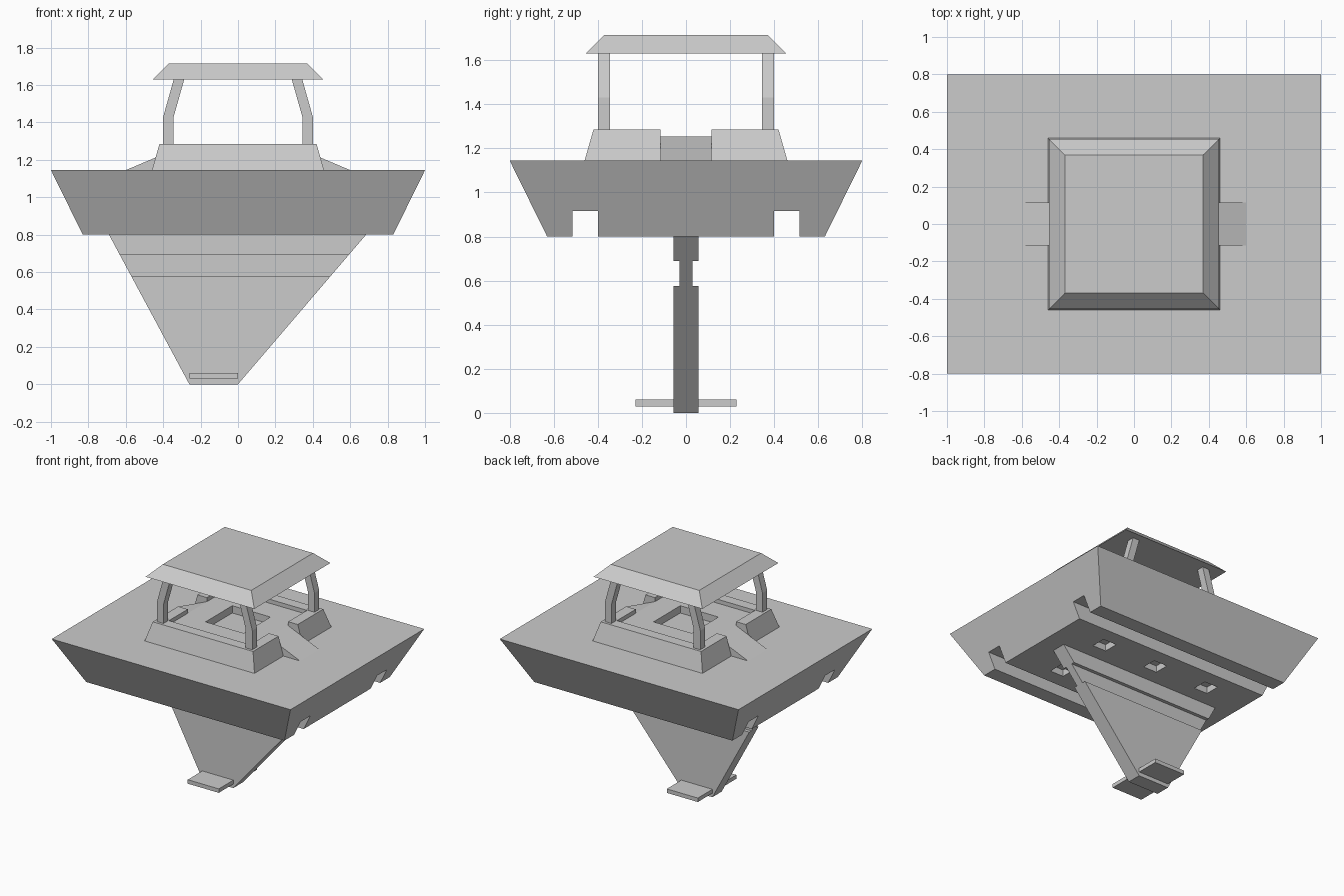
import bpy, bmesh

if "Cube" in bpy.data.objects:
    bpy.data.objects.remove(bpy.data.objects["Cube"])


def make(name, verts, faces):
    mesh = bpy.data.meshes.new(name)
    mesh.from_pydata(verts, [], faces)
    bm = bmesh.new()
    bm.from_mesh(mesh)
    bmesh.ops.recalc_face_normals(bm, faces=bm.faces)
    bm.to_mesh(mesh)
    bm.free()
    ob = bpy.data.objects.new(name, mesh)
    bpy.context.collection.objects.link(ob)
    return ob


def loft(name, rings):
    """Skin a stack of equal-sized rings and cap both ends."""
    n = len(rings[0])
    faces = [tuple(range(n)), tuple(range((len(rings) - 1) * n, len(rings) * n))]
    for r in range(len(rings) - 1):
        for i in range(n):
            j = (i + 1) % n
            faces.append((r * n + i, r * n + j, r * n + n + j, r * n + n + i))
    return make(name, [v for ring in rings for v in ring], faces)


def rect(x0, x1, y0, y1, z):
    return [(x0, y0, z), (x1, y0, z), (x1, y1, z), (x0, y1, z)]


def box(name, x0, x1, y0, y1, z0, z1):
    return loft(name, [rect(x0, x1, y0, y1, z0), rect(x0, x1, y0, y1, z1)])


def frustum(name, bx, by, z0, tx, ty, z1):
    return loft(name, [rect(-bx, bx, -by, by, z0), rect(-tx, tx, -ty, ty, z1)])


def prism(name, profile, half):
    """Extrude an x-z profile across y."""
    return loft(name, [[(x, y, z) for x, z in profile] for y in (-half, half)])


def cut(target, *bounds):
    cutter = box("cutter", *bounds)
    cutter.hide_render = True
    mod = target.modifiers.new("cut", 'BOOLEAN')
    mod.operation = 'DIFFERENCE'
    mod.solver = 'EXACT'
    mod.object = cutter
    bpy.context.view_layer.objects.active = target
    bpy.ops.object.modifier_apply(modifier=mod.name)
    bpy.data.objects.remove(cutter, do_unlink=True)


# Hull with two lengthwise grooves and six square sockets underneath
hull = frustum("hull", 0.83, 0.63, 0.8, 1.0, 0.8, 1.145)
for s in (-1, 1):
    a, b = sorted((s * 0.4, s * 0.515))
    cut(hull, -1.2, 1.2, a, b, 0.7, 0.915)
    for x in (-0.46, 0, 0.46):
        cut(hull, x - 0.057, x + 0.057, s * 0.23 - 0.057, s * 0.23 + 0.057, 0.7, 0.85)

# Raised cockpit: rim, sunken floor, side entrances and central hatch well
cockpit = frustum("cockpit", 0.46, 0.46, 1.145, 0.42, 0.42, 1.285)
cut(cockpit, -0.34, 0.34, -0.34, 0.34, 1.255, 1.4)
cut(cockpit, 0.34, 0.6, -0.115, 0.115, 1.1, 1.4)
cut(cockpit, -0.6, -0.34, -0.115, 0.115, 1.1, 1.4)
cut(cockpit, -0.16, 0.16, -0.16, 0.16, 1.2, 1.4)

# Entrance ramps
for s, side in ((-1, "left"), (1, "right")):
    prism(side + "_ramp", [(s * 0.34, 1.145), (s * 0.6, 1.145), (s * 0.34, 1.255)], 0.115)

# Roof posts, bent inward near the top
for sx, side in ((-1, "left"), (1, "right")):
    for sy, end in ((-1, "front"), (1, "back")):
        rings = []
        for x, z in ((0.372, 1.28), (0.372, 1.43), (0.315, 1.632)):
            cx, cy = sx * x, sy * 0.372
            rings.append(rect(cx - 0.028, cx + 0.028, cy - 0.028, cy + 0.028, z))
        loft(f"{end}_{side}_post", rings)

# Roof
frustum("roof", 0.455, 0.455, 1.63, 0.37, 0.37, 1.715)


# Keel in three bands, the middle one thinner
def keel_band(name, z0, z1, half):
    ends = [(-0.26 - 0.43 * z / 0.8, 0.685 * z / 0.8, z) for z in (z0, z1)]
    loft(name, [rect(x0, x1, -half, half, z) for x0, x1, z in ends])


keel_band("keel_fin", 0, 0.575, 0.056)
keel_band("keel_neck", 0.575, 0.69, 0.03)
keel_band("keel_root", 0.69, 0.8, 0.056)

# Small wings at the foot of the keel
for s, side in ((-1, "front"), (1, "back")):
    a, b = sorted((s * 0.056, s * 0.23))
    box(side + "_keel_wing", -0.26, 0, a, b, 0.03, 0.06)
